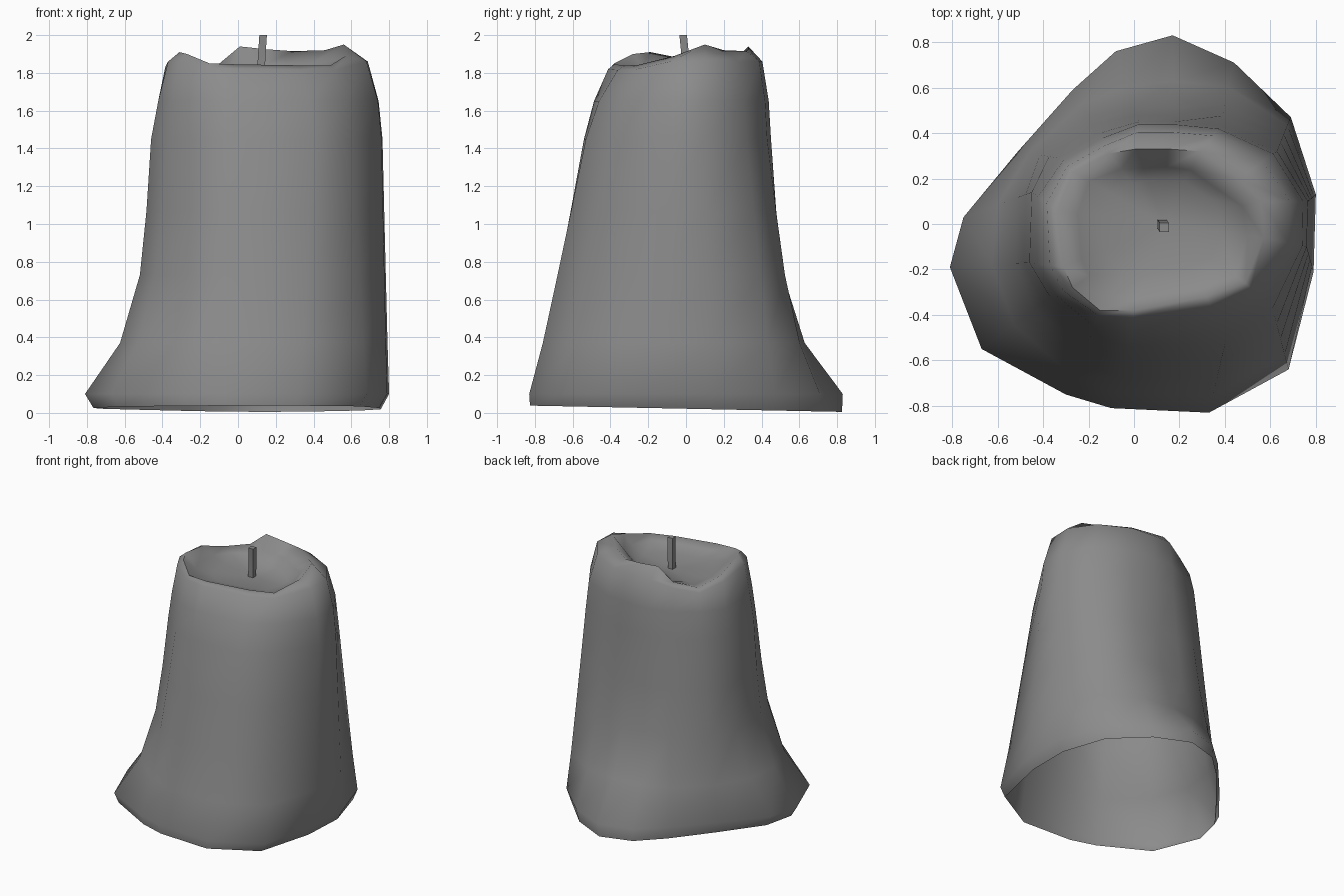
import bpy, bmesh

if "Cube" in bpy.data.objects:
    bpy.data.objects.remove(bpy.data.objects["Cube"])

# Matching outlines: flared foot, upper body, and melted rim
BASE = [(.80, .13), (.69, .47), (.44, .71), (.17, .83), (-.08, .76), (-.27, .59),
        (-.51, .32), (-.75, .03), (-.81, -.19), (-.67, -.55), (-.30, -.75),
        (-.10, -.81), (.33, -.83), (.68, -.64), (.79, -.21)]
UPPER = [(.765, .10), (.63, .32), (.38, .43), (.18, .45), (.02, .45), (-.15, .40),
         (-.33, .29), (-.45, .14), (-.46, -.17), (-.37, -.32), (-.19, -.49),
         (-.02, -.54), (.40, -.53), (.61, -.37), (.76, -.10)]
RIM = [(.56, .10, 1.95), (.46, .20, 1.92), (.29, .32, 1.915), (.15, .33, 1.925),
       (.01, .33, 1.94), (-.11, .31, 1.84), (-.27, .23, 1.81), (-.34, .06, 1.86),
       (-.31, -.19, 1.91), (-.27, -.28, 1.90), (-.15, -.38, 1.85),
       (.0, -.38, 1.845), (.32, -.32, 1.84), (.49, -.26, 1.84), (.57, -.06, 1.89)]
# How strongly each side of the foot flares (0 = straight taper)
FLARE = [0, 0, .5, 1, .9, .3, .1, .9, 1, .8, .2, 0, 0, 0, 0]
# How early each side of the shoulder rolls over, at two heights
ROLL = {1.65: [.1] * 5 + [.25] * 5 + [.33] * 4 + [.1],
        1.86: [.38] * 5 + [.6] * 5 + [.8] * 4 + [.42]}
# Rim thickness: inner edge as a fraction of the ridge
INNER = [.80, .74, .74, .76, .74, .78, .82, .80, .82, .82, .84, .86, .88, .88, .84]
# Height, straight taper, flared taper
LEVELS = [(.10, 0, 0), (.37, .24, .53), (.73, .50, .83), (1.07, .74, .93), (1.45, 1, 1)]

wax = bpy.data.materials.new("dark_wax")
wax.diffuse_color = (.26, .26, .26, 1)
wax.use_nodes = True
wax.node_tree.nodes["Principled BSDF"].inputs["Base Color"].default_value = wax.diffuse_color


def finish(name, bm, angle):
    bmesh.ops.recalc_face_normals(bm, faces=bm.faces)
    me = bpy.data.meshes.new(name)
    bm.to_mesh(me)
    bm.free()
    me.materials.append(wax)
    ob = bpy.data.objects.new(name, me)
    bpy.context.collection.objects.link(ob)
    bpy.ops.object.select_all(action='DESELECT')
    ob.select_set(True)
    bpy.context.view_layer.objects.active = ob
    bpy.ops.object.shade_smooth_by_angle(angle=angle)


def loft(bm, rings):
    loops = [[bm.verts.new(p) for p in ring] for ring in rings]
    n = len(loops[0])
    for a, b in zip(loops, loops[1:]):
        for i in range(n):
            j = (i + 1) % n
            bm.faces.new((a[i], a[j], b[j], b[i]))
    return loops


# Wax body, hollow underneath: tucked hem, then taper to the upper outline
rings = [[(x * .945, y * .995, .022 - .02 * y) for x, y in BASE]]
for z, straight, flared in LEVELS:
    ring = []
    for (x, y), (u, v), f in zip(BASE, UPPER, FLARE):
        t = straight + (flared - straight) * f
        ring.append((x + (u - x) * t, y + (v - y) * t, z))
    rings.append(ring)

# Rounded shoulder up to the uneven rim
for z, roll in ROLL.items():
    rings.append([(x + (u - x) * t, y + (v - y) * t, min(z, w - .025))
                  for (x, y), (u, v, w), t in zip(UPPER, RIM, roll)])
rings.append(RIM)

# Melted pool inside the rim
cx, cy = .13, 0
rings.append([(cx + (x - cx) * s, cy + (y - cy) * s, z + (1.78 - z) * .55)
              for (x, y, z), s in zip(RIM, INNER)])
rings.append([(cx + (x - cx) * .58, cy + (y - cy) * .58, 1.78) for x, y, z in RIM])
bm = bmesh.new()
loops = loft(bm, rings)
centre = bm.verts.new((cx, cy, 1.77))
last = loops[-1]
for i in range(len(last)):
    bm.faces.new((last[i], last[(i + 1) % len(last)], centre))
finish("wax_body", bm, 1.3)

# Wick, square and slightly bent
r = .02
wick = [[(x + sx * r, y + sy * r, z) for sx, sy in ((1, 1), (-1, 1), (-1, -1), (1, -1))]
        for x, y, z in ((.12, 0, 1.75), (.125, -.003, 1.88), (.133, -.015, 2.0))]
bm = bmesh.new()
bm.faces.new(loft(bm, wick)[-1])
finish("wick", bm, .9)
